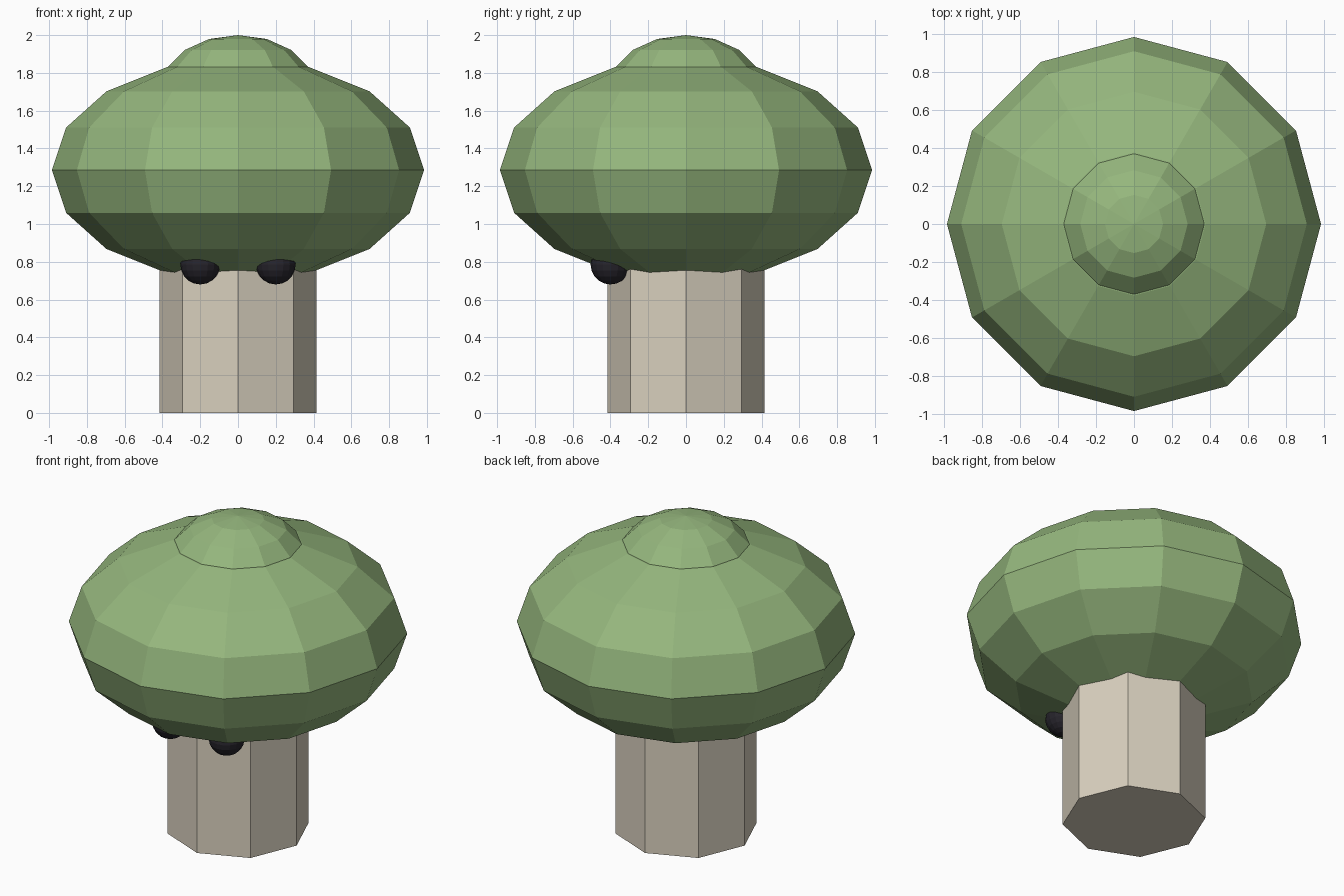
import bpy
import math

if "Cube" in bpy.data.objects:
    bpy.data.objects.remove(bpy.data.objects["Cube"], do_unlink=True)


def make_material(name, rgb):
    mat = bpy.data.materials.new(name)
    mat.use_nodes = True
    mat.diffuse_color = (*rgb, 1)
    mat.node_tree.nodes["Principled BSDF"].inputs["Base Color"].default_value = (*rgb, 1)
    return mat


def finish(name, mat):
    obj = bpy.context.object
    obj.name = name
    obj.data.materials.append(mat)
    bpy.ops.object.transform_apply(location=False, rotation=True, scale=True)
    return obj


def ellipsoid(name, mat, centre, radius, height, segments, rings):
    bpy.ops.mesh.primitive_uv_sphere_add(
        segments=segments, ring_count=rings, radius=1, location=centre)
    bpy.context.object.scale = (radius, radius, height)
    return finish(name, mat)


leaf_green = make_material("leaf green", (0.30, 0.47, 0.205))
pale_bark = make_material("pale bark", (0.69, 0.63, 0.515))
eye_black = make_material("eye black", (0.02, 0.018, 0.025))

# Octagonal trunk, its top hidden inside the crown
bpy.ops.mesh.primitive_cylinder_add(vertices=8, radius=0.415, depth=0.9, location=(0, 0, 0.45))
finish("trunk", pale_bark)

# Faceted crown with a smaller tuft on top
ellipsoid("crown", leaf_green, (0, 0, 1.285), 0.985, 0.59, 12, 8)
ellipsoid("crown_tuft", leaf_green, (0, 0, 1.73), 0.4, 0.27, 12, 8)

# Round eyes tucked under the crown
for side, label in ((1, "left"), (-1, "right")):
    ellipsoid(label + "_eye", eye_black, (side * 0.2, -0.4, 0.785), 0.105, 0.105, 16, 10)
